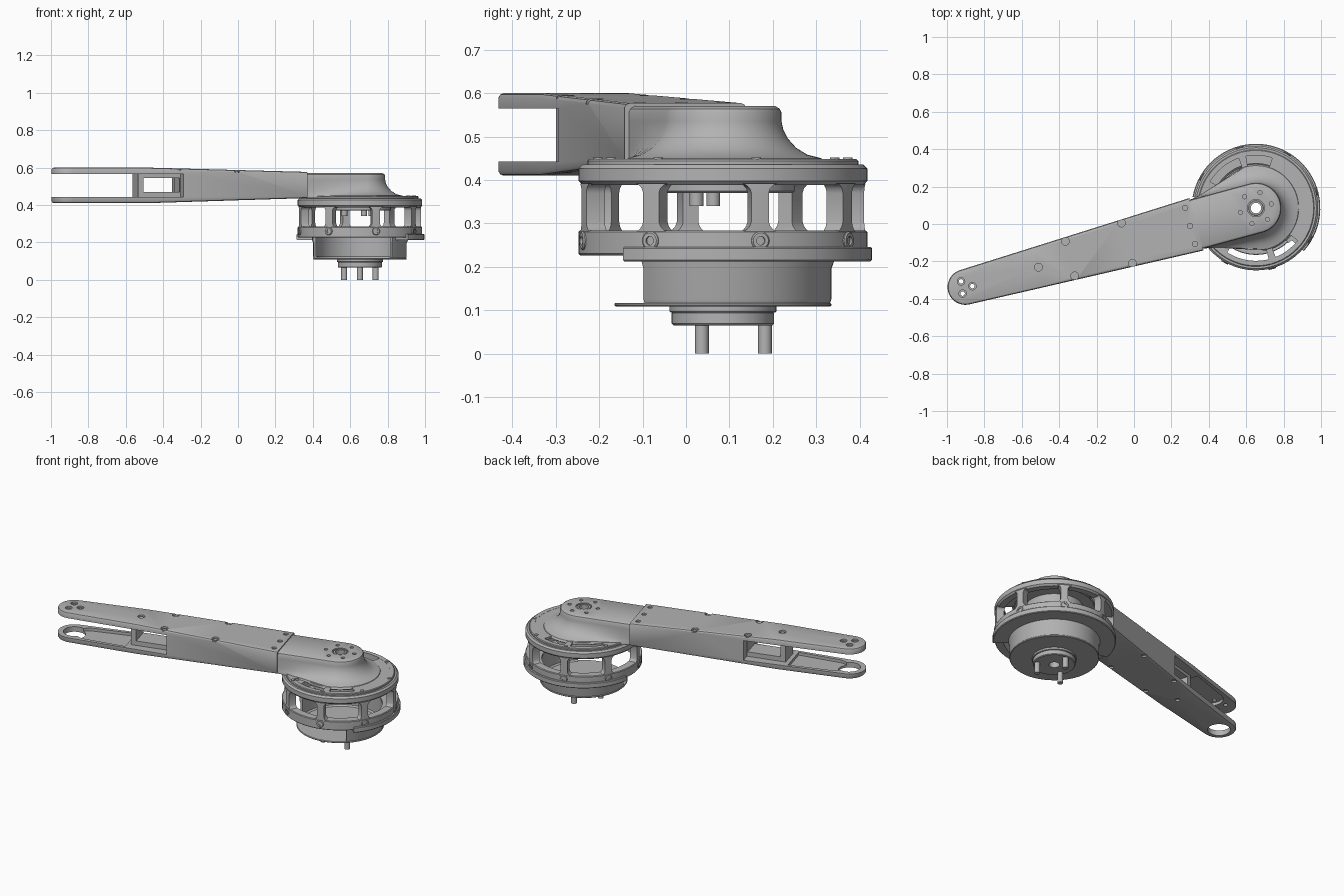
import bpy, bmesh
from math import sin, cos, radians, pi
from mathutils import Matrix, Vector

if "Cube" in bpy.data.objects:
    bpy.data.objects.remove(bpy.data.objects["Cube"], do_unlink=True)

grey = bpy.data.materials.new("machined grey")
grey.use_nodes = True
grey.diffuse_color = (0.45, 0.45, 0.45, 1)
grey.node_tree.nodes["Principled BSDF"].inputs["Base Color"].default_value = (0.45, 0.45, 0.45, 1)

HUB = Matrix.Translation((0.652, 0.085, 0))       # vertical joint axis
ARM = HUB @ Matrix.Rotation(radians(15.2), 4, 'Z')  # arm runs along local -x
TIP, SEAM, KINK = -1.61, -0.33, -1.2


def finish(name, bm, matrix):
    bmesh.ops.remove_doubles(bm, verts=bm.verts, dist=1e-5)
    bmesh.ops.recalc_face_normals(bm, faces=bm.faces)
    bm.transform(matrix)
    mesh = bpy.data.meshes.new(name)
    bm.to_mesh(mesh)
    bm.free()
    mesh.materials.append(grey)
    ob = bpy.data.objects.new(name, mesh)
    bpy.context.collection.objects.link(ob)
    return ob


def bridge(bm, rings):
    rows = [[bm.verts.new(p) for p in ring] for ring in rings]
    n = len(rows[0])
    for a, b in zip(rows, rows[1:]):
        for i in range(n):
            j = (i + 1) % n
            bm.faces.new((a[i], a[j], b[j], b[i]))
    return rows


def loft(bm, rings):
    rows = bridge(bm, rings)
    bm.faces.new(rows[0])
    bm.faces.new(rows[-1])
    return bm


def revolve(name, profile, start=0, end=360, matrix=HUB, bm=None):
    """Sweep a closed (radius, z) section around z."""
    bm = bm or bmesh.new()
    steps = max(3, round((end - start) / 5))
    angles = [radians(start + (end - start) * i / steps) for i in range(steps + 1)]
    rings = [[(r * cos(a), r * sin(a), z) for r, z in profile] for a in angles]
    if end - start < 360:
        loft(bm, rings)
    else:
        bridge(bm, rings)
    return finish(name, bm, matrix)


def band(r0, r1, z0, z1, c=0.004):
    """Rectangular section with chamfered outer corners."""
    return [(r0, z0), (r1 - c, z0), (r1, z0 + c), (r1, z1 - c), (r1 - c, z1), (r0, z1)]


def cylinder(bm, x, y, r, z0, z1):
    bmesh.ops.create_cone(bm, cap_ends=True, segments=24, radius1=r, radius2=r, depth=z1 - z0,
                          matrix=Matrix.Translation((x, y, (z0 + z1) / 2)))


def box(bm, x0, x1, y0, y1, z0, z1):
    m = Matrix.Translation(((x0 + x1) / 2, (y0 + y1) / 2, (z0 + z1) / 2))
    bmesh.ops.create_cube(bm, size=1, matrix=m @ Matrix.Diagonal((x1 - x0, y1 - y0, z1 - z0, 1)))


def cut(ob, bm, matrix):
    cutter = finish("cutter", bm, matrix)
    mod = ob.modifiers.new("cut", 'BOOLEAN')
    mod.operation, mod.solver, mod.object = 'DIFFERENCE', 'EXACT', cutter
    bpy.context.view_layer.objects.active = ob
    bpy.ops.object.modifier_apply(modifier=mod.name)
    bpy.data.objects.remove(cutter, do_unlink=True)


def cut_holes(ob, points, r, z0, z1, matrix=ARM):
    bm = bmesh.new()
    for x, y in points:
        cylinder(bm, x, y, r, z0, z1)
    cut(ob, bm, matrix)


def circle(n, r, phase, cx=0):
    return [(cx + r * cos(radians(phase + 360 * i / n)), r * sin(radians(phase + 360 * i / n)))
            for i in range(n)]


# Forked arm: tapered outline with a round tip, thinning toward the seam
def arm_outline(inset, z, end=SEAM, tip_r=0.095, root=0.145):
    pts = [(end, -root + inset, z), (end, root - inset, z)]
    for i in range(25):
        a = pi / 2 + pi * i / 24
        pts.append((TIP + (tip_r - inset) * cos(a), (tip_r - inset) * sin(a), z))
    return pts


def slope(u):
    return max(0, (u - KINK) / (SEAM - KINK))


sections = [(0.012, 0.41), (0.004, 0.413), (0, 0.42), (0, 0.59), (0.004, 0.597), (0.012, 0.6)]
bm = loft(bmesh.new(), [arm_outline(i, z) for i, z in sections])
bmesh.ops.bisect_plane(bm, geom=bm.verts[:] + bm.edges[:] + bm.faces[:],
                       plane_co=(KINK, 0, 0), plane_no=(1, 0, 0))
for v in bm.verts:
    v.co.z += slope(v.co.x) * (-0.023 if v.co.z > 0.5 else 0.027)
arm = finish("forked_arm", bm, ARM)

bm = bmesh.new()
box(bm, -1.9, -1.01, -0.3, 0.3, 0.442, 0.565)
cut(arm, bm, ARM)
for z0, z1 in ((0.424, 0.46), (0.55, 0.583)):      # shallow trays inside both prongs
    bm = loft(bmesh.new(), [[(x + 0.09 if i > 1 else x, y, z) for i, (x, y, _) in
                             enumerate(arm_outline(0.02, 0, -1.27, 0.095, 0.11))] for z in (z0, z1)])
    cut(arm, bm, ARM)
cut_holes(arm, [(TIP, 0)], 0.064, 0.38, 0.5)
tip_holes = circle(3, 0.038, 112, TIP)
cut_holes(arm, tip_holes, 0.02, 0.59, 0.65)
cut_holes(arm, tip_holes, 0.012, 0.55, 0.65)

# Screw pockets and heads on the arm
screws = [(-1.205, 0), (-1.03, 0.096), (-1.03, -0.096), (-0.715, 0.112), (-0.715, -0.112)]
seam_screws = [(-0.365, 0), (-0.365, 0.1), (-0.365, -0.1)]
heads = bmesh.new()
for group, r in ((screws, 0.021), (seam_screws, 0.014)):
    for u, v in group:
        top, low = 0.6 - 0.023 * slope(u), 0.41 + 0.027 * slope(u)
        cut_holes(arm, [(u, v)], r, top - 0.012, 0.65)
        cylinder(heads, u, v, r * 0.55, top - 0.014, top - 0.006)
        if r > 0.02:
            cut_holes(arm, [(u, v)], r * 0.7, 0.35, low + 0.01)
finish("arm_screws", heads, ARM)

# Open web between the prongs
bm = bmesh.new()
box(bm, -1.245, -1.0, -0.06, 0.06, 0.435, 0.575)
web = finish("fork_web", bm, ARM)
bm = bmesh.new()
box(bm, -1.215, -1.015, -0.2, 0.2, 0.47, 0.545)
cut(web, bm, ARM)


# Joint cover: round-ended block flaring into the housing lid
def cover_ring(offset, z):
    def width(u):
        return 0.135 + (offset * max(0, 1 + u / 0.3) if offset > 0 else offset)
    sides = [SEAM, -0.27, -0.2, -0.13, -0.06]
    pts = [(u, -width(u), z) for u in sides]
    for i in range(33):
        a = -pi / 2 + pi * i / 32
        pts.append((width(0) * cos(a), width(0) * sin(a), z))
    return pts + [(u, width(u), z) for u in reversed(sides)]


flare = [(0.1, 0.438), (0.092, 0.45), (0.06, 0.458), (0.034, 0.474), (0.015, 0.495), (0.004, 0.517),
         (0, 0.535), (0, 0.555), (-0.004, 0.564), (-0.014, 0.57)]
cover = finish("joint_cover", loft(bmesh.new(), [cover_ring(o, z) for o, z in flare]), ARM)
cut_holes(cover, [(0, 0)], 0.046, 0.56, 0.65)
cut_holes(cover, [(0, 0)], 0.028, 0.4, 0.65)
cut_holes(cover, circle(6, 0.086, 0), 0.011, 0.55, 0.65)
revolve("cover_bushing", band(0.028, 0.04, 0.555, 0.567, 0.002))

# Housing lid: inner disk, rim and ribs between arc windows
revolve("lid_disk", band(0.028, 0.225, 0.43, 0.448, 0.001))
revolve("lid_hub", band(0.028, 0.165, 0.37, 0.432))
revolve("lid_rim", band(0.282, 0.312, 0.43, 0.448))
for a0, a1 in ((-38, 72), (101, 109), (150, 237), (284, 292)):
    revolve("lid_rib", band(0.224, 0.283, 0.432, 0.447, 0), a0, a1)
bm = bmesh.new()
for i, (x, y) in enumerate(circle(6, 0.086, 15)):
    if i % 2:
        cylinder(bm, x, y, 0.016, 0.34, 0.372)
finish("hub_studs", bm, HUB)

# Cage: two rings joined by eight columns with rounded window corners
revolve("cage_top_ring", band(0.285, 0.333, 0.388, 0.436, 0.01))
revolve("cage_bottom_ring", band(0.285, 0.333, 0.226, 0.284))
columns = bmesh.new()
lid_bolts = bmesh.new()
for k in range(8):
    mid = 15 + 45 * k
    rows = []
    for z, half in ((0.28, 7), (0.286, 5.4), (0.294, 4.2), (0.304, 3.6),
                    (0.37, 3.6), (0.38, 4.2), (0.387, 5.4), (0.392, 7)):
        rows.append([(r * cos(radians(mid + s * half)), r * sin(radians(mid + s * half)), z)
                     for r, s in ((0.287, -1), (0.332, -1), (0.332, 0), (0.332, 1), (0.287, 1))])
    loft(columns, rows)
    a = radians(mid)
    cylinder(lid_bolts, 0.298 * cos(a), 0.298 * sin(a), 0.011, 0.44, 0.452)
    side = HUB @ Matrix.Rotation(a, 4, 'Z') @ Matrix.Translation((0.32, 0, 0.26)) \
        @ Matrix.Rotation(pi / 2, 4, 'Y')
    revolve("side_bolt", band(0.01, 0.021, 0, 0.018, 0.003), matrix=side)
finish("cage_columns", columns, HUB)
finish("lid_bolts", lid_bolts, HUB)

# Lower bowl, open at the front, with a partial flange
revolve("bowl_floor", band(0.03, 0.25, 0.108, 0.117, 0.003))
revolve("bowl_wall", [(0.225, 0.112), (0.236, 0.108), (0.246, 0.114), (0.25, 0.125), (0.25, 0.195),
                      (0.256, 0.212), (0.256, 0.24), (0.238, 0.24), (0.238, 0.125)], -47, 190)
revolve("flange", band(0.24, 0.344, 0.212, 0.246), -42, 170)

# Output boss and drive pins
revolve("boss_collar", band(0.03, 0.123, 0.095, 0.11, 0.002))
revolve("output_boss", band(0.03, 0.118, 0.065, 0.097))
bm = bmesh.new()
for x, y in circle(3, 0.097, 90):
    cylinder(bm, x, y, 0.016, 0, 0.07)
finish("drive_pins", bm, HUB)

# Smooth curved faces, keep edges crisp
for ob in bpy.context.scene.objects:
    ob.select_set(ob.type == 'MESH')
bpy.context.view_layer.objects.active = arm
bpy.ops.object.shade_smooth_by_angle(angle=radians(32))
